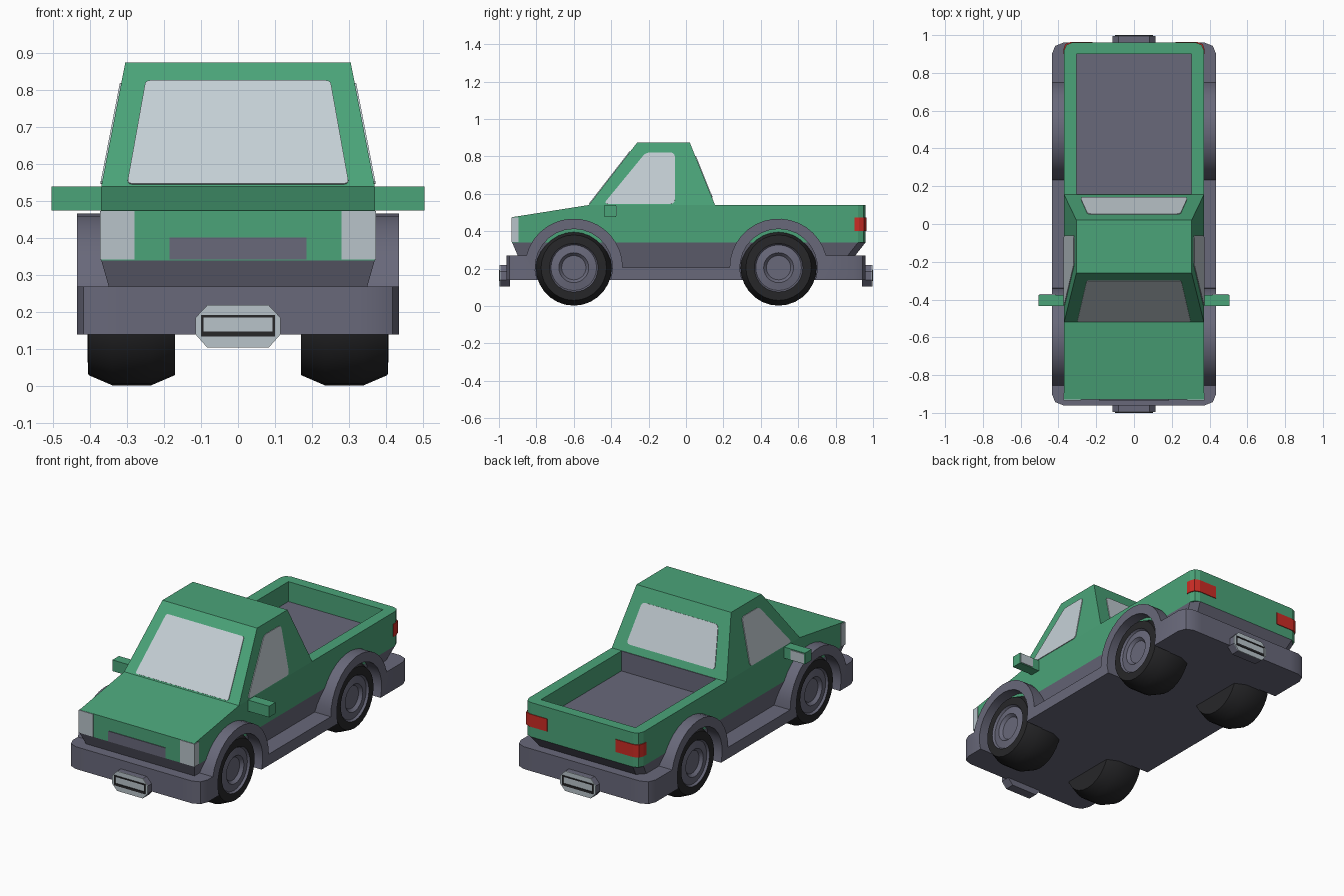
import bpy, bmesh, math
from mathutils import Vector

if "Cube" in bpy.data.objects:
    bpy.data.objects.remove(bpy.data.objects["Cube"])


def material(name, rgb):
    m = bpy.data.materials.new(name)
    m.diffuse_color = (*rgb, 1)
    m.use_nodes = True
    m.node_tree.nodes["Principled BSDF"].inputs["Base Color"].default_value = m.diffuse_color
    return m


GREEN = material("green paint", (0.07, 0.37, 0.19))
GREY = material("grey trim", (0.14, 0.14, 0.195))
GLASS = material("pale glass", (0.56, 0.63, 0.67))
SILVER = material("silver", (0.48, 0.55, 0.59))
BLACK = material("black rubber", (0.02, 0.02, 0.022))
RED = material("red lamp", (0.60, 0.025, 0.018))


def finish(name, bm, mats, smooth=None):
    bmesh.ops.recalc_face_normals(bm, faces=bm.faces)
    me = bpy.data.meshes.new(name)
    bm.to_mesh(me)
    bm.free()
    for m in mats:
        me.materials.append(m)
    if smooth:
        me.shade_smooth()
        me.set_sharp_from_angle(angle=math.radians(smooth))
    ob = bpy.data.objects.new(name, me)
    bpy.context.collection.objects.link(ob)
    return ob


def loft(rings):
    """Closed solid through rings of equal point count."""
    bm = bmesh.new()
    vs = [[bm.verts.new(p) for p in r] for r in rings]
    n = len(vs[0])
    for a, b in zip(vs, vs[1:]):
        for i in range(n):
            j = (i + 1) % n
            bm.faces.new((a[i], a[j], b[j], b[i]))
    bm.faces.new(vs[0])
    bm.faces.new(vs[-1])
    return bm


def side_prism(profile, x0, x1):
    return loft([[(x, y, z) for y, z in profile] for x in (x0, x1)])


def bevel_upright(bm, test, size, segments):
    """Bevel the vertical edges whose points pass the test."""
    edges = [e for e in bm.edges
             if abs(e.verts[0].co.z - e.verts[1].co.z) > 0.05
             and all(test(v.co) for v in e.verts)]
    bmesh.ops.bevel(bm, geom=edges, offset=size, segments=segments,
                    profile=0.5, affect='EDGES')


def box(name, x, y, z, mat):
    prof = [(y[0], z[0]), (y[1], z[0]), (y[1], z[1]), (y[0], z[1])]
    return finish(name, side_prism(prof, *x), [mat])


def plate(name, pts, mat, rounding=0.0, thick=0.004):
    """Thin plate straddling the plane of a flat polygon."""
    pts = [Vector(p) for p in pts]
    if rounding:
        bm = bmesh.new()
        f = bm.faces.new([bm.verts.new(p) for p in pts])
        bmesh.ops.bevel(bm, geom=list(bm.verts), offset=rounding,
                        segments=3, profile=0.5, affect='VERTICES')
        bm.faces.ensure_lookup_table()
        pts = [v.co.copy() for v in bm.faces[0].verts]
        bm.free()
    n = (pts[1] - pts[0]).cross(pts[-1] - pts[0]).normalized() * thick
    return finish(name, loft([[p - n for p in pts], [p + n for p in pts]]), [mat])


# Painted lower body with bed opening
bm = side_prism([(-.93, .34), (-.93, .475), (-.52, .54), (.96, .54), (.96, .34)], -.37, .37)
bevel_upright(bm, lambda c: c.y > .95, .04, 2)
body = finish("body", bm, [GREEN])
cutter = box("bed_cutter", (-.305, .305), (.155, .9), (.42, .8), GREEN)
mod = body.modifiers.new("bed", 'BOOLEAN')
mod.operation, mod.solver, mod.object = 'DIFFERENCE', 'EXACT', cutter
cut = bpy.data.meshes.new_from_object(body.evaluated_get(bpy.context.evaluated_depsgraph_get()))
body.modifiers.clear()
body.data = cut
bpy.data.objects.remove(cutter)

# Bed lining: floor and front wall
box("bed_floor", (-.305, .305), (.155, .9), (.417, .424), GREY)
box("bed_front_wall", (-.305, .305), (.152, .159), (.42, .54), GREY)

# Cab
def rect(x, y0, y1, z):
    return [(-x, y0, z), (x, y0, z), (x, y1, z), (-x, y1, z)]

finish("cab", loft([rect(.37, -.52, .155, .54), rect(.305, -.26, .02, .875)]), [GREEN])


# Windows lie on the sloping cab faces
def on_front(x, z):
    return (x, -.52 + (z - .54) * .26 / .335, z)

def on_back(x, z):
    return (x, .155 - (z - .54) * .135 / .335, z)

def on_side(s, y, z):
    return (s * (.37 - (z - .54) * .065 / .335), y, z)

plate("windshield", [on_front(-.30, .546), on_front(.30, .546),
                     on_front(.25, .825), on_front(-.25, .825)], GLASS, .012)
plate("rear_window", [on_back(-.285, .58), on_back(.285, .58),
                      on_back(.245, .80), on_back(-.245, .80)], GLASS, .02)

# Tapered underbody
def hull(x, y0, y1, z, c):
    return [(-x, y0, z), (x, y0, z), (x, y1 - c, z), (x - c, y1, z), (c - x, y1, z), (-x, y1 - c, z)]

finish("underbody", loft([hull(.37, -.93, .96, .34, .04), hull(.33, -.87, .85, .2, .04)]), [GREY])
box("chassis", (-.32, .32), (-.96, .96), (.14, .27), GREY)

# Side trim: bumper ends, arches and sill in one outline
WHEELS_Y, AXLE = (-.6, .495), .205

def arc(cy, r, a0, a1, n=16):
    return [(cy + r * math.cos(a0 + (a1 - a0) * i / n),
             AXLE + r * math.sin(a0 + (a1 - a0) * i / n)) for i in range(n + 1)]

hi, lo = math.asin(.065 / .262), math.asin(.065 / .207)
trim = ([(-.96, .14), (-.96, .27)]
        + arc(WHEELS_Y[0], .262, math.pi - hi, 0) + arc(WHEELS_Y[1], .262, math.pi, hi)
        + [(.96, .27), (.96, .14)]
        + arc(WHEELS_Y[1], .207, -lo, math.pi + lo) + arc(WHEELS_Y[0], .207, -lo, math.pi + lo))


# Wheel turned around the x axis: (x, radius, is rim)
WHEEL = [(.17, .0), (.17, .175), (.235, .203), (.34, .203), (.405, .175), (.407, .13),
         (.395, .122), (.402, .08), (.385, .065), (.39, .0)]

def wheel(name, s, cy, n=28):
    bm = bmesh.new()
    rings = [[bm.verts.new((s * x, cy + r * math.cos(i * math.tau / n),
                            AXLE + r * math.sin(i * math.tau / n))) for i in range(n)]
             for x, r in WHEEL[1:-1]]
    for k, (a, b) in enumerate(zip(rings, rings[1:])):
        for i in range(n):
            f = bm.faces.new((a[i], a[(i + 1) % n], b[(i + 1) % n], b[i]))
            f.material_index = int(k >= 4)
    bm.faces.new(rings[0])
    bm.faces.new(rings[-1]).material_index = 1
    finish(name, bm, [BLACK, GREY], 30)


for s, side in ((-1, "left"), (1, "right")):
    bm = side_prism(trim, s * .32, s * .435)
    bevel_upright(bm, lambda c: abs(c.y) > .95 and abs(c.x) > .4, .06, 2)
    finish(side + "_side_trim", bm, [GREY], 30)
    for cy, end in zip(WHEELS_Y, ("front", "rear")):
        wheel(f"{side}_{end}_wheel", s, cy)

    plate(side + "_window", [on_side(s, -.44, .546), on_side(s, -.06, .546),
                             on_side(s, -.06, .82), on_side(s, -.215, .82)], GLASS, .02)

    # Mirror with glass on its rear face
    box(side + "_mirror", (s * .35, s * .505), (-.435, -.375), (.475, .54), GREEN)
    box(side + "_mirror_glass", (s * .415, s * .5), (-.378, -.371), (.48, .535), SILVER)

    # Lamps wrap around the body corners
    box(side + "_headlight", (s * .28, s * .374), (-.934, -.895), (.342, .474), SILVER)
    lamp = [(.22, .95), (.22, .964), (.335, .964), (.363, .953), (.374, .925),
            (.374, .9), (.36, .9), (.36, .92), (.33, .95)]
    finish(side + "_tail_light", loft([[(s * x, y, z) for x, y in lamp] for z in (.4, .473)]), [RED])

box("grille", (-.185, .185), (-.934, -.92), (.342, .402), GREY)

# Number plates, blank, with a dark frame
octagon = [(-.115, .14), (-.083, .104), (.083, .104), (.115, .14),
           (.115, .185), (.083, .219), (-.083, .219), (-.115, .185)]
for s, end in ((-1, "front"), (1, "rear")):
    finish(end + "_plate_holder", loft([[(x, s * y, z) for x, z in octagon]
                                        for y in (.94, .992)]), [GREY])
    plate(end + "_plate", [(x, s * .993, z) for x, z in octagon], SILVER, thick=.003)
    for k, (x, z) in enumerate((((-.1, .1), (.185, .192)), ((-.1, .1), (.134, .147)),
                                ((-.1, -.094), (.134, .192)), ((.094, .1), (.134, .192)))):
        box(f"{end}_plate_frame_{k + 1}", x, (s * .994, s * 1.0), z, BLACK)
